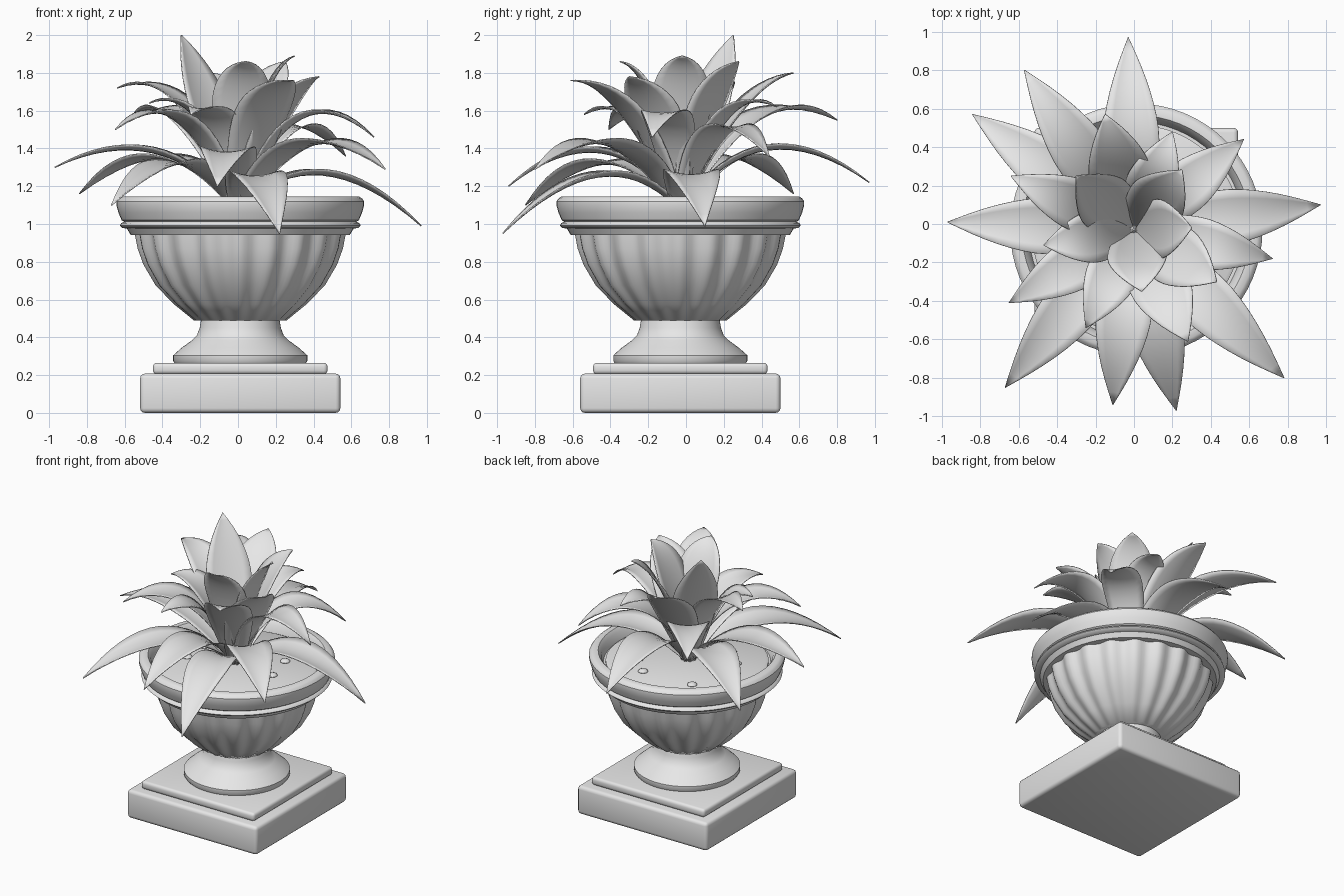
import bpy, bmesh, math, random
from mathutils import Vector

if "Cube" in bpy.data.objects:
    bpy.data.objects.remove(bpy.data.objects["Cube"])

random.seed(4)
CX, CY = 0.012, -0.03          # axis of the pot

stone = bpy.data.materials.new("plain_grey")
stone.diffuse_color = (0.8, 0.8, 0.8, 1)
stone.use_nodes = True
stone.node_tree.nodes["Principled BSDF"].inputs["Base Color"].default_value = stone.diffuse_color


def finish(name, bm, smooth=35):
    """Turn a bmesh into a named, shaded object."""
    bmesh.ops.recalc_face_normals(bm, faces=bm.faces)
    me = bpy.data.meshes.new(name)
    bm.to_mesh(me)
    bm.free()
    me.materials.append(stone)
    ob = bpy.data.objects.new(name, me)
    bpy.context.collection.objects.link(ob)
    bpy.ops.object.select_all(action='DESELECT')
    ob.select_set(True)
    bpy.context.view_layer.objects.active = ob
    bpy.ops.object.shade_smooth_by_angle(angle=math.radians(smooth))
    return ob


def slab(name, half, z0, z1, bevel):
    bm = bmesh.new()
    bmesh.ops.create_cube(bm, size=1)
    for v in bm.verts:
        v.co = (CX + v.co.x * 2 * half, CY + v.co.y * 2 * half,
                (z0 + z1) / 2 + v.co.z * (z1 - z0))
    bmesh.ops.bevel(bm, geom=bm.edges[:], offset=bevel, segments=3,
                    profile=0.5, affect='EDGES')
    return finish(name, bm, 50)


def lathe(name, profile, seg=64, flute=None, smooth=35):
    """Revolve (radius, z) points; flute(angle) gives a radius offset."""
    bm = bmesh.new()
    rings = []
    for r, z in profile:
        ring = []
        for i in range(seg):
            a = math.tau * i / seg
            rr = r + (flute(a) * r / 0.55 if flute else 0)
            ring.append(bm.verts.new((CX + rr * math.cos(a), CY + rr * math.sin(a), z)))
        rings.append(ring)
    for a, b in zip(rings, rings[1:]):
        for i in range(seg):
            j = (i + 1) % seg
            bm.faces.new((a[i], a[j], b[j], b[i]))
    bm.faces.new(rings[0][::-1])
    bm.faces.new(rings[-1])
    return finish(name, bm, smooth)


# Square plinth and the thinner step on it
slab("plinth", 0.53, 0.0, 0.208, 0.025)
slab("plinth_step", 0.462, 0.205, 0.265, 0.02)

# Round flared foot
lathe("foot", [(0.345, 0.26), (0.355, 0.275), (0.355, 0.305), (0.31, 0.345),
               (0.255, 0.385), (0.23, 0.41), (0.215, 0.45), (0.205, 0.51)])

# Fluted bowl with soft waves
RIBS = 20
lathe("bowl", [(0.24, 0.49), (0.342, 0.575), (0.437, 0.675), (0.5, 0.785),
               (0.53, 0.87), (0.545, 0.95)], seg=RIBS * 8, smooth=45,
      flute=lambda a: 0.014 * math.cos(a * RIBS))

# Moulded rim with a hollow inside that holds the soil
lathe("rim", [(0.50, 0.945), (0.58, 0.942), (0.6, 0.975), (0.625, 0.98),
              (0.638, 0.992), (0.63, 1.005), (0.615, 1.012), (0.628, 1.02),
              (0.645, 1.06), (0.656, 1.1), (0.656, 1.12), (0.645, 1.135),
              (0.63, 1.145), (0.595, 1.145), (0.575, 1.12), (0.56, 1.06)])
lathe("soil", [(0.545, 1.05), (0.545, 1.075), (0.525, 1.085)])

# Small pebbles on the soil
bm = bmesh.new()
for i in range(9):
    a = math.tau * i / 9 + random.uniform(-0.2, 0.2)
    r = random.uniform(0.3, 0.45)
    made = bmesh.ops.create_icosphere(bm, subdivisions=2, radius=0.034)["verts"]
    for v in made:
        v.co = (CX + r * math.cos(a) + v.co.x, CY + r * math.sin(a) + v.co.y,
                1.088 + v.co.z * 0.5)
finish("pebbles", bm)


def leaf(name, tip, arch, reach, width, cup, n=16, m=6):
    """Pointed blade along a curve from the crown to the tip."""
    tip = Vector(tip)
    out = Vector((tip.x, tip.y + 0.03, 0))
    p0 = Vector((0, -0.03, 1.08)) + out.normalized() * 0.005
    p1 = Vector((out.x * reach, -0.03 + out.y * reach, arch))
    side = Vector((-out.y, out.x, 0)).normalized()
    bm = bmesh.new()
    rows = []
    for i in range(n + 1):
        t = i / n
        p = p0 * (1 - t) ** 2 + p1 * 2 * t * (1 - t) + tip * t * t
        tan = ((p1 - p0) * (1 - t) + (tip - p1) * t).normalized()
        up = tan.cross(side)     # hollow side faces up and inwards
        if t > 0.52:
            w = 1 - ((t - 0.52) / 0.48) ** 1.7
        else:
            w = 1 - 0.7 * ((0.52 - t) / 0.52) ** 2
        w = max(w, 0.012) * width / 2
        row = []
        for k in range(m + 1):
            s = 2 * k / m - 1
            row.append(bm.verts.new(p + side * s * w + up * ((s * s - 0.3) * w * cup)))
        rows.append(row)
    for a, b in zip(rows, rows[1:]):
        for k in range(m):
            bm.faces.new((a[k], a[k + 1], b[k + 1], b[k]))
    ob = finish(name, bm, 60)
    mod = ob.modifiers.new("thickness", 'SOLIDIFY')
    mod.thickness = 0.006
    mod.offset = 0


# Each leaf: tip x, y, z, height of its arch, reach of its arch
outer = [(0.97, 0.10, 0.99, 1.50, 0.42), (0.78, -0.80, 1.29, 1.66, 0.42),
         (0.22, -0.97, 0.95, 1.50, 0.42), (-0.11, -0.94, 1.20, 1.63, 0.42),
         (-0.67, -0.85, 1.10, 1.56, 0.42), (-0.97, 0.01, 1.30, 1.58, 0.42),
         (-0.84, 0.57, 1.16, 1.58, 0.42), (-0.57, 0.80, 1.55, 1.80, 0.42),
         (-0.03, 0.97, 1.22, 1.65, 0.42)]
middle = [(0.72, -0.18, 1.46, 1.85, 0.4), (0.57, 0.44, 1.36, 1.78, 0.4),
          (-0.64, 0.25, 1.72, 1.87, 0.4), (-0.65, -0.41, 1.50, 1.81, 0.4),
          (-0.47, -0.11, 1.64, 1.76, 0.4), (-0.25, -0.54, 1.58, 1.75, 0.4),
          (0.20, 0.48, 1.62, 1.78, 0.4)]
tall = [(0.28, -0.61, 1.76, 1.76, 0.45), (0.43, -0.30, 1.78, 1.72, 0.5),
        (-0.15, 0.57, 1.80, 1.74, 0.5)]
crown = [(0.25, 0.28, 1.86, 1.78, 0.45), (0.30, -0.02, 1.89, 1.82, 0.4),
         (0.04, -0.35, 1.86, 1.82, 0.4), (-0.30, 0.25, 2.00, 1.66, 0.52)]

for label, group, width, cup in (("outer_leaf", outer, 0.29, 0.2),
                                 ("middle_leaf", middle, 0.27, 0.15),
                                 ("tall_leaf", tall, 0.32, 0.15),
                                 ("crown_leaf", crown, 0.31, 0.12)):
    for i, (x, y, z, arch, reach) in enumerate(group):
        leaf(f"{label}_{i + 1}", (x, y, z), arch, reach, width, cup)
